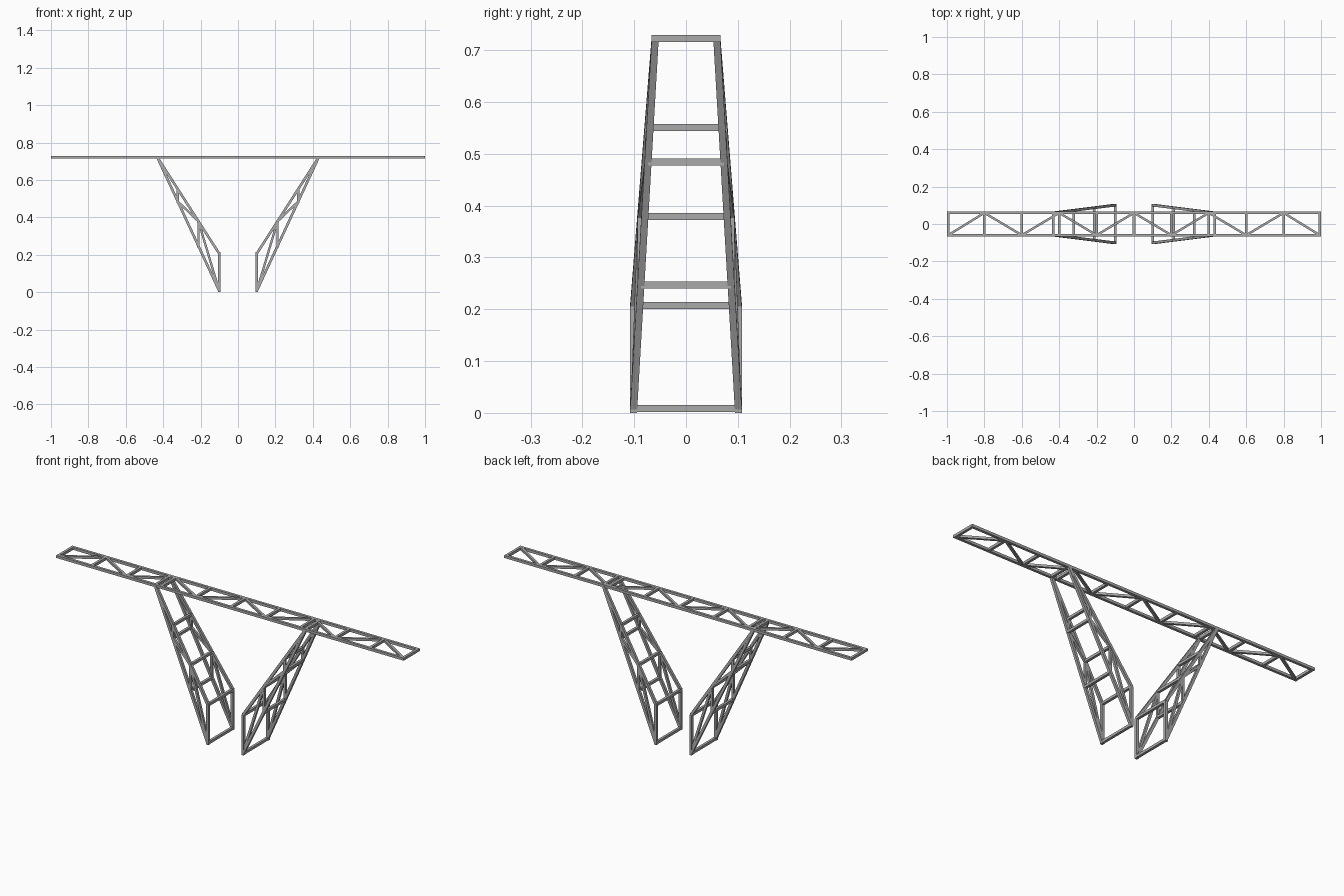
import bpy
import bmesh
from mathutils import Vector, Matrix

if "Cube" in bpy.data.objects:
    bpy.data.objects.remove(bpy.data.objects["Cube"])

steel = bpy.data.materials.new("grey_steel")
steel.use_nodes = True
grey = (0.4, 0.4, 0.4, 1)
steel.diffuse_color = grey
steel.node_tree.nodes["Principled BSDF"].inputs["Base Color"].default_value = grey

BAR = 0.0135


def add_bar(bm, a, b, ref, size=BAR):
    """Square bar from a to b with one pair of faces turned towards ref."""
    a, b = Vector(a), Vector(b)
    d = (b - a).normalized()
    side = d.cross(Vector(ref)).normalized()
    up = side.cross(d)
    rot = Matrix((side, up, d)).transposed().to_4x4()
    mat = (Matrix.Translation((a + b) / 2) @ rot
           @ Matrix.Diagonal((size, size, (b - a).length, 1)))
    bmesh.ops.create_cube(bm, size=1, matrix=mat)


def make_object(name, bars):
    bm = bmesh.new()
    for bar in bars:
        add_bar(bm, *bar)
    bmesh.ops.recalc_face_normals(bm, faces=bm.faces[:])
    mesh = bpy.data.meshes.new(name)
    bm.to_mesh(mesh)
    bm.free()
    mesh.materials.append(steel)
    bpy.context.collection.objects.link(bpy.data.objects.new(name, mesh))


Y, Z, X = (0, 1, 0), (0, 0, 1), (1, 0, 0)
TOP, HALF = 0.7225, 0.0595

# Horizontal ladder truss
make_object("beam_rails", [((-1, y, TOP), (1, y, TOP), Z) for y in (-HALF, HALF)])
xs = [max(-0.993, min(0.993, -1 + 0.2 * i)) for i in range(11)]
make_object("beam_rungs", [((x, -HALF, TOP), (x, HALF, TOP), Z) for x in xs])
zigzag = [(x, HALF if i % 2 else -HALF, TOP) for i, x in enumerate(xs)]
make_object("beam_diagonals", [(p, q, Z, 0.012) for p, q in zip(zigzag, zigzag[1:])])

# Two splayed, tapering legs
for name, sx in (("left", 1), ("right", -1)):
    def lerp(z0, t, sy, sx=sx):
        foot = Vector((sx * 0.101, sy * 0.101, z0))
        head = Vector((sx * 0.432, sy * HALF, TOP))
        return foot.lerp(head, t)

    chords, webs = [], []
    for sy in (-1, 1):
        outer = [lerp(0.0085, i / 3, sy) for i in range(4)]
        inner = [lerp(0.207, i / 3, sy) for i in range(4)]
        foot = outer[0].copy()
        foot.z = 0
        chords += [(outer[0], outer[3], Y), (inner[0], inner[3], Y),
                   (foot, inner[0], Y)]
        webs += [(outer[1], inner[1], Y), (outer[2], inner[2], Y),
                 (outer[0], inner[1], Y), (inner[1], outer[2], Y)]
    make_object(name + "_leg_chords", chords)
    make_object(name + "_leg_webs", [w + (0.012,) for w in webs])

    rungs = [(lerp(z0, i / 3, -1), lerp(z0, i / 3, 1), X)
             for z0 in (0.0085, 0.207) for i in range(3)]
    rungs.append((lerp(0, 1, -1), lerp(0, 1, 1), X))
    make_object(name + "_leg_rungs", rungs)
